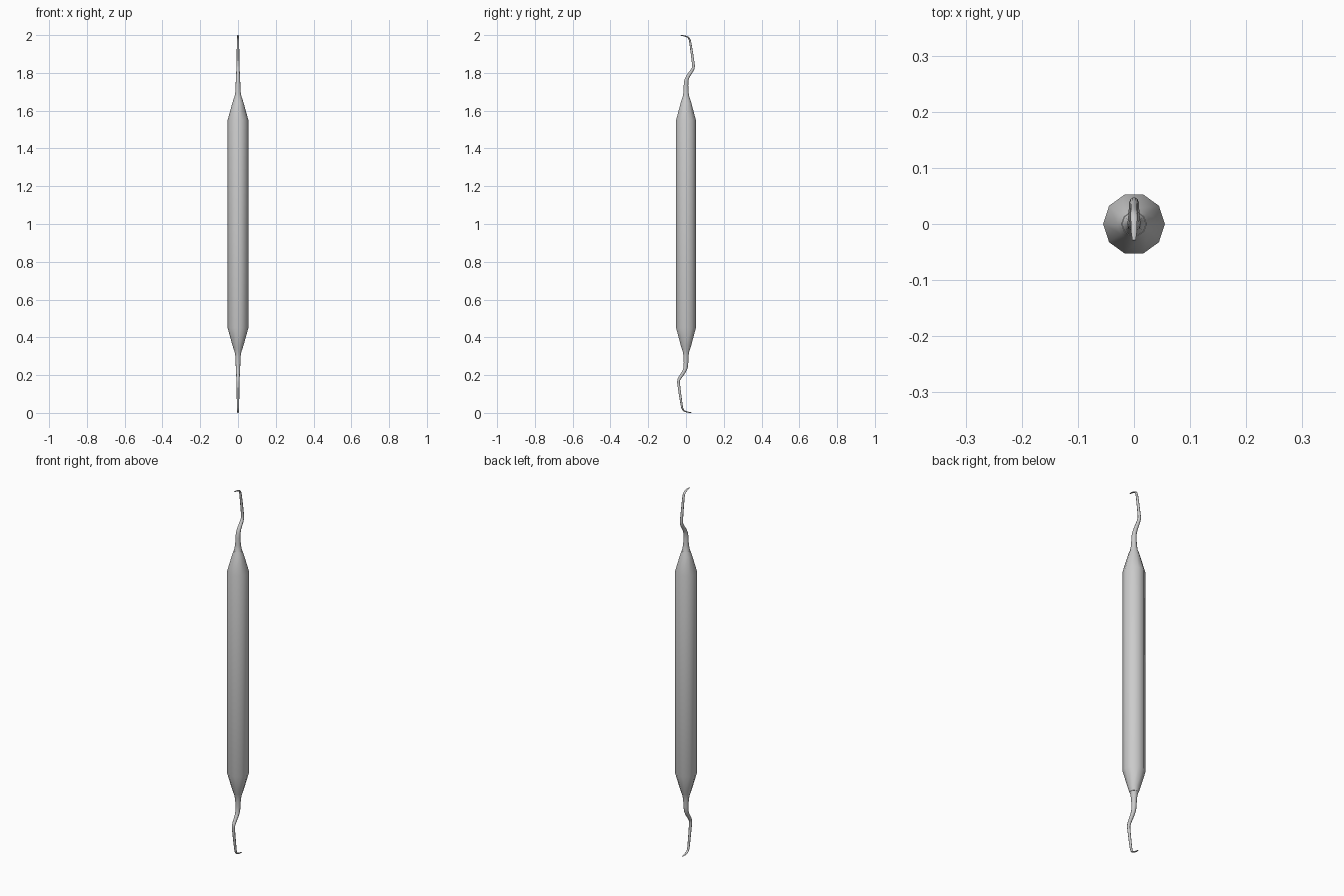
import bpy, bmesh, math
from mathutils import Vector

if "Cube" in bpy.data.objects:
    bpy.data.objects.remove(bpy.data.objects["Cube"])

SIDES = 10


def loft(name, stations):
    """Skin rings along a path in the YZ plane; station = (y, z, half width x, half depth)."""
    bm = bmesh.new()
    pts = [Vector((0, s[0], s[1])) for s in stations]
    rings = []
    for i, (y, z, rx, rd) in enumerate(stations):
        a = (pts[i] - pts[i - 1]).normalized() if i else Vector((0, 0, 1))
        b = (pts[i + 1] - pts[i]).normalized() if i < len(pts) - 1 else a
        t = (a + b).normalized()
        n = Vector((0, t.z, -t.y))
        ring = []
        for k in range(SIDES):
            ang = 2 * math.pi * k / SIDES
            ring.append(bm.verts.new(pts[i] + Vector((rx * math.cos(ang), 0, 0)) + n * rd * math.sin(ang)))
        rings.append(ring)
    for lo, hi in zip(rings, rings[1:]):
        for k in range(SIDES):
            j = (k + 1) % SIDES
            bm.faces.new((lo[k], lo[j], hi[j], hi[k]))
    bm.faces.new(rings[0][::-1])
    bm.faces.new(rings[-1])
    bmesh.ops.recalc_face_normals(bm, faces=bm.faces)
    me = bpy.data.meshes.new(name)
    bm.to_mesh(me)
    bm.free()
    ob = bpy.data.objects.new(name, me)
    bpy.context.collection.objects.link(ob)
    bpy.ops.object.select_all(action='DESELECT')
    ob.select_set(True)
    bpy.context.view_layer.objects.active = ob
    bpy.ops.object.shade_smooth_by_angle(angle=math.radians(40))
    return ob


# Ten-sided grip with tapered ends
r = 0.055
loft("handle", [(0, 0.335, 0.022, 0.022), (0, 0.36, 0.03, 0.03), (0, 0.45, r, r),
                (0, 1.55, r, r), (0, 1.64, 0.03, 0.03), (0, 1.665, 0.022, 0.022)])

# Angled shank running into a thin hooked blade
shank = [
    (0, 1.655, 0.0245, 0.0245), (0, 1.675, 0.018, 0.018), (0, 1.70, 0.014, 0.014),
    (0, 1.735, 0.0125, 0.0125), (0.002, 1.762, 0.0115, 0.0115), (0.011, 1.782, 0.0105, 0.010),
    (0.031, 1.812, 0.009, 0.009), (0.038, 1.825, 0.0085, 0.008), (0.040, 1.838, 0.008, 0.0075),
    (0.034, 1.885, 0.007, 0.007), (0.026, 1.94, 0.0065, 0.006), (0.021, 1.97, 0.006, 0.0055),
    (0.017, 1.981, 0.006, 0.005), (0.010, 1.989, 0.006, 0.004), (-0.002, 1.994, 0.0055, 0.0033),
    (-0.015, 1.997, 0.005, 0.0025), (-0.029, 1.9985, 0.003, 0.0015),
]
loft("upper_shank_and_hook", shank)

# Same end turned half a revolution about the middle of the grip
loft("lower_shank_and_hook", [(-y, 2 - z, rx, rd) for y, z, rx, rd in shank][::-1])
